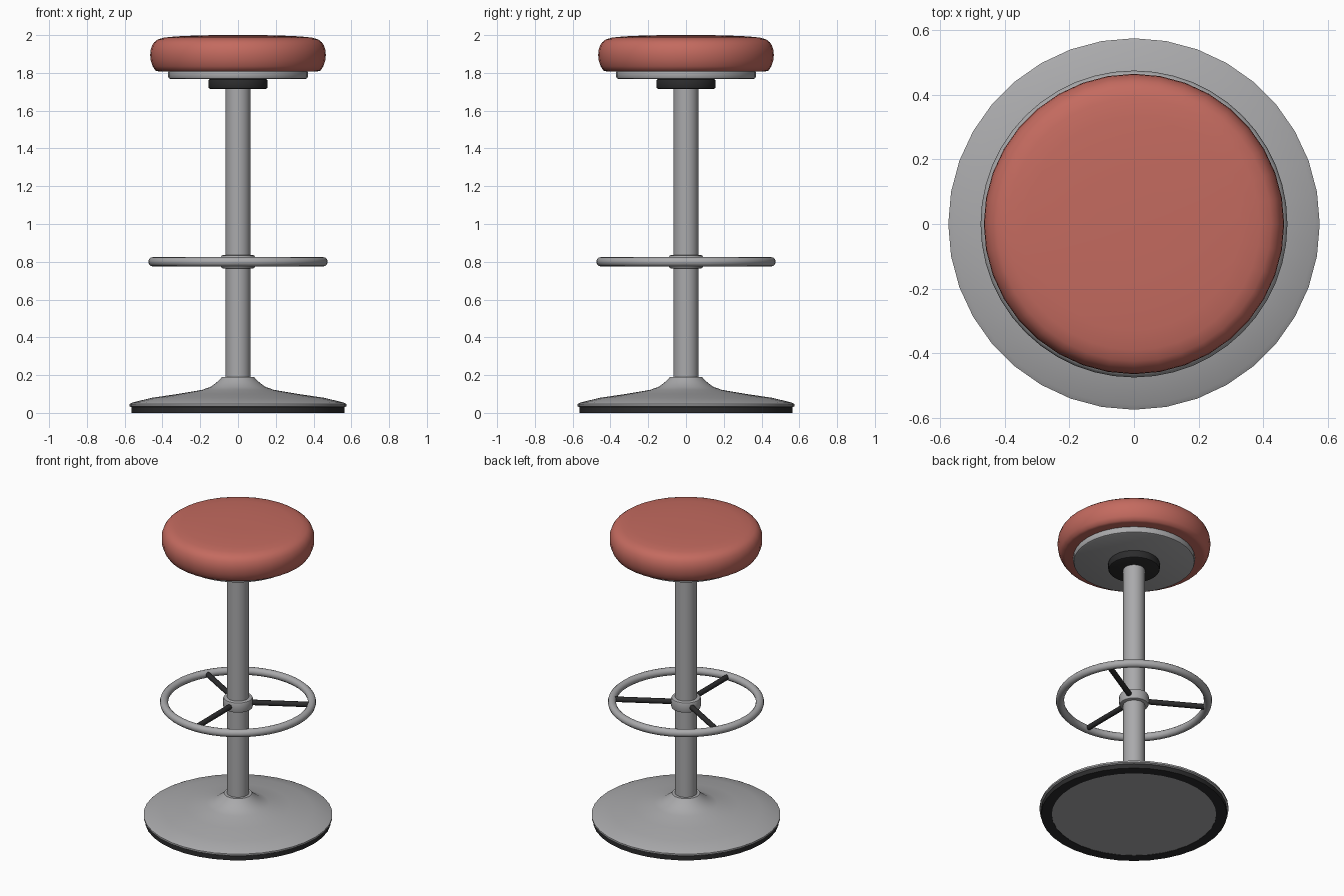
import bpy
import bmesh
import math
from mathutils import Matrix, Vector

old = bpy.data.objects.get("Cube")
if old:
    bpy.data.objects.remove(old, do_unlink=True)


def material(name, rgb, roughness):
    mat = bpy.data.materials.new(name)
    mat.use_nodes = True
    mat.diffuse_color = (*rgb, 1)
    bsdf = next(n for n in mat.node_tree.nodes if n.type == "BSDF_PRINCIPLED")
    bsdf.inputs["Base Color"].default_value = (*rgb, 1)
    bsdf.inputs["Roughness"].default_value = roughness
    return mat


METAL = material("brushed_metal", (0.40, 0.40, 0.41), 0.4)
RUBBER = material("black_rubber", (0.025, 0.025, 0.026), 0.6)
LEATHER = material("red_leather", (0.55, 0.145, 0.115), 0.5)


def finish(name, bm, mat, angle=35):
    bmesh.ops.recalc_face_normals(bm, faces=bm.faces)
    mesh = bpy.data.meshes.new(name)
    bm.to_mesh(mesh)
    bm.free()
    mesh.materials.append(mat)
    obj = bpy.data.objects.new(name, mesh)
    bpy.context.collection.objects.link(obj)
    bpy.ops.object.select_all(action="DESELECT")
    obj.select_set(True)
    bpy.context.view_layer.objects.active = obj
    bpy.ops.object.shade_smooth_by_angle(angle=math.radians(angle))
    return obj


def lathe(name, profile, mat, segments=36, closed=False, angle=35):
    """Spin a (radius, height) profile about z; open profiles get end caps."""
    bm = bmesh.new()
    rings = []
    for r, z in profile:
        rings.append([bm.verts.new((r * math.cos(a), r * math.sin(a), z))
                      for a in (math.tau * i / segments for i in range(segments))])
    pairs = list(zip(rings, rings[1:]))
    if closed:
        pairs.append((rings[-1], rings[0]))
    else:
        bm.faces.new(rings[0])
        bm.faces.new(rings[-1])
    for low, high in pairs:
        for i in range(segments):
            j = (i + 1) % segments
            bm.faces.new((low[i], low[j], high[j], high[i]))
    return finish(name, bm, mat, angle)


def disc(name, radius, bottom, top, bevel, mat):
    """Cylinder with softened rims."""
    lathe(name, [(radius - bevel, bottom), (radius - bevel * 0.3, bottom + bevel * 0.3),
                 (radius, bottom + bevel), (radius, top - bevel),
                 (radius - bevel * 0.3, top - bevel * 0.3), (radius - bevel, top)], mat)


# Base: rubber floor ring with a flared metal foot
lathe("floor_ring", [(0.50, 0), (0.565, 0), (0.565, 0.032), (0.50, 0.032)], RUBBER, closed=True)
lathe("base_foot", [(0.501, 0.002), (0.501, 0.03), (0.565, 0.03), (0.575, 0.036),
                    (0.575, 0.047), (0.56, 0.055), (0.455, 0.08), (0.32, 0.10),
                    (0.19, 0.122), (0.145, 0.138), (0.115, 0.16), (0.095, 0.178),
                    (0.085, 0.19), (0.06, 0.19)], METAL)

# Central post
lathe("post", [(0.066, 0.15), (0.066, 1.74)], METAL)

# Footrest: hub, ring and three spokes
disc("footrest_hub", 0.09, 0.765, 0.835, 0.01, METAL)
tube = [(0.45 + 0.025 * math.cos(a), 0.80 + 0.025 * math.sin(a))
        for a in (math.tau * i / 12 for i in range(12))]
lathe("footrest_ring", tube, METAL, segments=48, closed=True, angle=60)

for n in range(3):
    heading = math.radians(30 + 120 * n)
    direction = Vector((math.cos(heading), math.sin(heading), 0))
    turn = direction.to_track_quat("Z", "Y").to_matrix().to_4x4()
    bm = bmesh.new()
    bmesh.ops.create_cone(bm, cap_ends=True, segments=12, radius1=0.017, radius2=0.017,
                          depth=0.37,
                          matrix=Matrix.Translation(direction * 0.255 + Vector((0, 0, 0.80))) @ turn)
    finish(f"footrest_spoke_{n + 1}", bm, RUBBER, 40)

# Seat: swivel collar, support plate and padded cushion
disc("swivel_collar", 0.157, 1.715, 1.768, 0.01, RUBBER)
disc("seat_plate", 0.37, 1.768, 1.815, 0.012, METAL)
lathe("seat_cushion", [(0.42, 1.808), (0.437, 1.812), (0.452, 1.835), (0.462, 1.865),
                       (0.465, 1.895), (0.463, 1.92), (0.455, 1.945), (0.443, 1.963),
                       (0.425, 1.977), (0.39, 1.987), (0.33, 1.993), (0.22, 1.998),
                       (0.12, 2.0)], LEATHER, angle=50)
